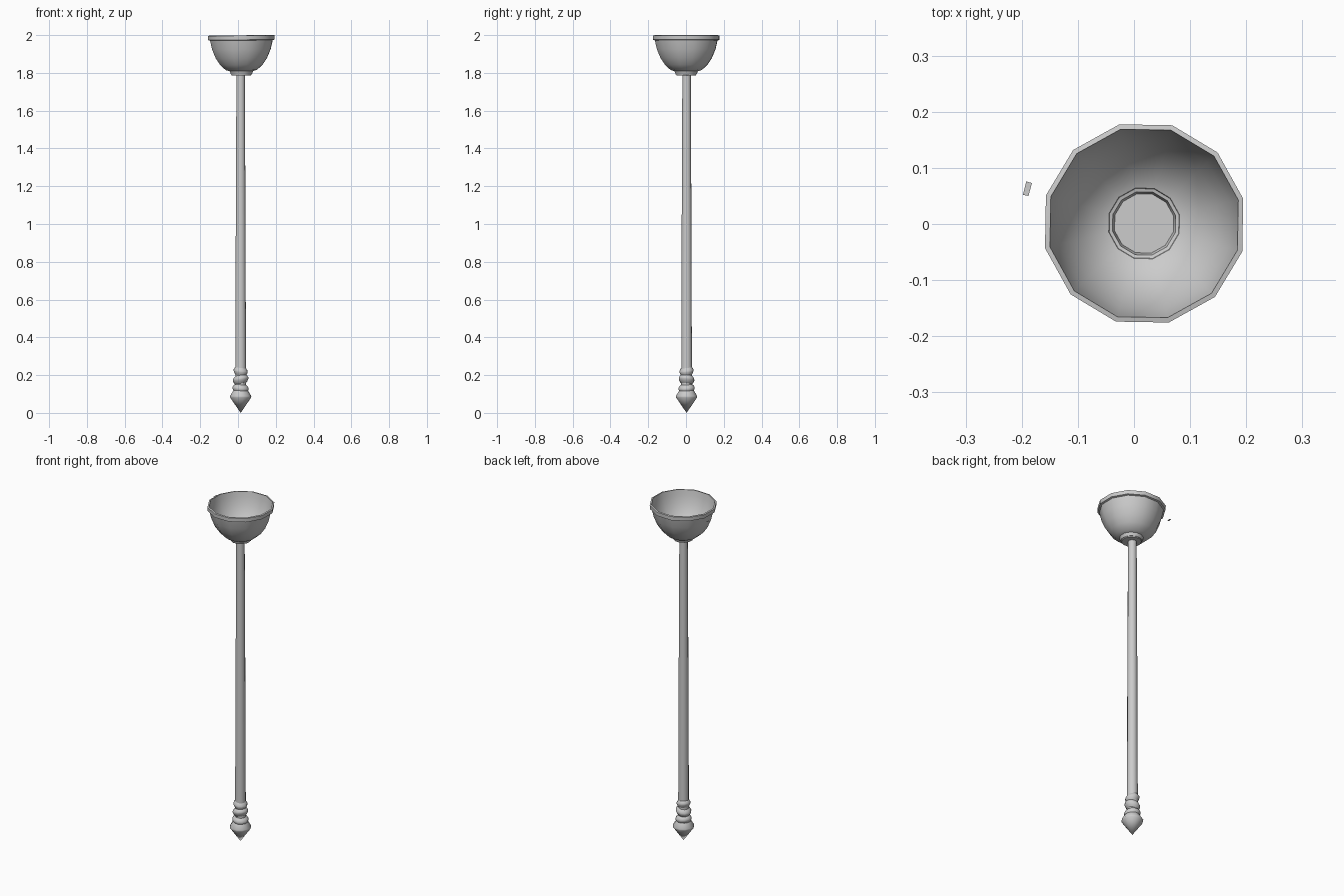
import bpy, bmesh, math

if "Cube" in bpy.data.objects:
    bpy.data.objects.remove(bpy.data.objects["Cube"])

def lathe(name, profile, center, sides=12, start=14, tilt=(0, 0), pivot=0.0, angle=40):
    """Revolve (radius, z) points; radius 0 becomes a single pole. Tilt shears z."""
    bm = bmesh.new()
    rings = []
    for r, z in profile:
        ring = []
        for i in range(1 if r == 0 else sides):
            a = math.radians(start) + 2 * math.pi * i / sides
            x, y = r * math.cos(a), r * math.sin(a)
            ring.append(bm.verts.new((center[0] + x, center[1] + y,
                                      z + tilt[0] * x + tilt[1] * y)))
        rings.append(ring)
    for a, b in zip(rings, rings[1:]):
        for i in range(sides):
            j = (i + 1) % sides
            quad = [a[i % len(a)], a[j % len(a)], b[j % len(b)], b[i % len(b)]]
            bm.faces.new(list(dict.fromkeys(quad)))
    bmesh.ops.recalc_face_normals(bm, faces=bm.faces)
    return finish(name, bm, angle)

def finish(name, bm, angle):
    me = bpy.data.meshes.new(name)
    bm.to_mesh(me)
    bm.free()
    ob = bpy.data.objects.new(name, me)
    bpy.context.collection.objects.link(ob)
    bpy.ops.object.select_all(action='DESELECT')
    ob.select_set(True)
    bpy.context.view_layer.objects.active = ob
    bpy.ops.object.shade_smooth_by_angle(angle=math.radians(angle))
    return ob

AXIS = (0.014, 0.003)

# Bowl with a raised lip, opening into a shallow collar cup at the bottom
lathe("bowl", [
    (0.0, 1.787), (0.053, 1.787), (0.058, 1.808), (0.085, 1.815),
    (0.115, 1.842), (0.14, 1.878), (0.16, 1.925), (0.171, 1.972),
    (0.181, 1.975), (0.182, 1.997), (0.173, 1.999), (0.168, 1.968),
    (0.157, 1.925), (0.137, 1.881), (0.112, 1.846), (0.083, 1.82),
    (0.065, 1.812), (0.057, 1.792), (0.0, 1.792)],
    (0.018, 0.001), tilt=(0.01, 0.0))

# Long tapering shaft
lathe("shaft", [(0.0, 0.1), (0.030, 0.1), (0.029, 0.24), (0.0265, 1.0),
                (0.023, 1.79), (0.0, 1.79)], AXIS)

# Tilted grip rings wound around the lower shaft
for i, (r, z, tx, ty) in enumerate([(0.044, 0.130, -0.08, 0.05),
                                    (0.042, 0.178, 0.16, -0.08),
                                    (0.038, 0.222, -0.12, 0.1)]):
    lathe(f"grip_ring_{i + 1}", [(0.026, z - 0.028), (r - 0.006, z - 0.016), (r, z - 0.004),
                                 (r, z + 0.004), (r - 0.006, z + 0.014), (0.026, z + 0.023)],
          AXIS, tilt=(tx, ty))

# Pointed foot
lathe("foot_spike", [(0.0, 0.0), (0.057, 0.081), (0.058, 0.089), (0.040, 0.118),
                     (0.0, 0.118)], AXIS)

# Small loose flat chip beside the rim
bm = bmesh.new()
bm.faces.new([bm.verts.new(p) for p in ((-0.198, 0.052, 1.97), (-0.188, 0.050, 1.97),
                                        (-0.182, 0.073, 1.97), (-0.192, 0.076, 1.97))])
finish("loose_chip", bm, 30)
